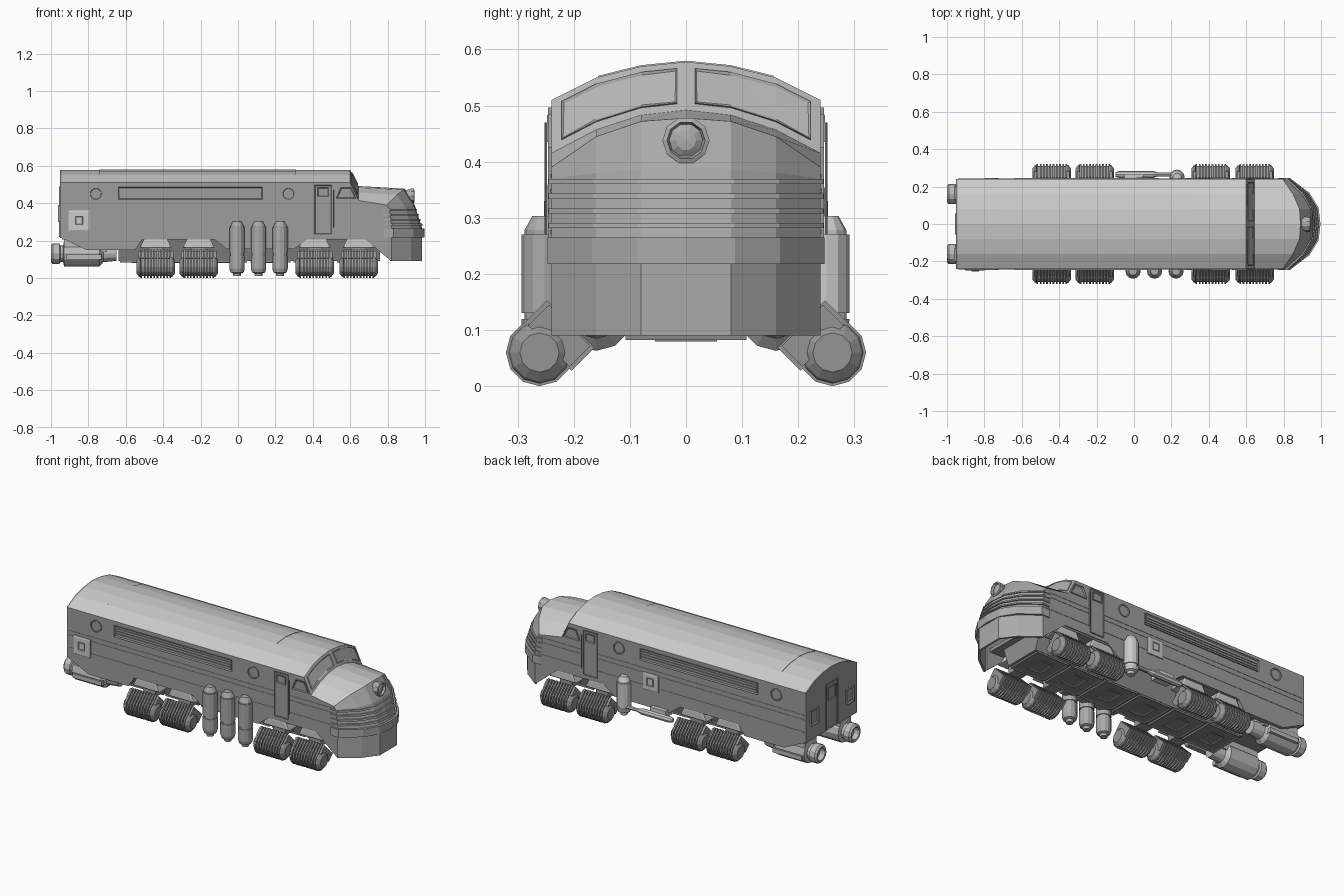
import bpy, bmesh
from math import cos, sin, pi
from mathutils import Vector

if "Cube" in bpy.data.objects:
    bpy.data.objects.remove(bpy.data.objects["Cube"])

# Grey shade for each kind of part, found by a word in its name (first match wins)
SHADES = [("hanger", .7), ("roof", .7), ("hood", .66), ("access_box", .75), ("access_latch", .4), ("hatch", .25),
          ("underframe", .28), ("floor", .3), ("pod", .3), ("mount", .3), ("thruster", .5), ("back_tank", .75),
          ("tank", .4), ("pipe", .55), ("windshield", .45), ("headlight", .42), ("nose", .4), ("", .34)]


def finish(name, bm):
    bmesh.ops.remove_doubles(bm, verts=bm.verts, dist=1e-5)
    bmesh.ops.recalc_face_normals(bm, faces=bm.faces)
    me = bpy.data.meshes.new(name)
    bm.to_mesh(me)
    bm.free()
    g = next(v for k, v in SHADES if k in name)
    mat = bpy.data.materials.get(f"grey_{g}") or bpy.data.materials.new(f"grey_{g}")
    mat.diffuse_color = (g, g, g, 1)
    mat.use_nodes = True
    mat.node_tree.nodes["Principled BSDF"].inputs["Base Color"].default_value = mat.diffuse_color
    me.materials.append(mat)
    ob = bpy.data.objects.new(name, me)
    bpy.context.collection.objects.link(ob)
    return ob


def grid(name, rows):
    """Skin through rows of points."""
    bm = bmesh.new()
    vs = [[bm.verts.new(p) for p in r] for r in rows]
    for a, b in zip(vs, vs[1:]):
        for i in range(len(a) - 1):
            bm.faces.new((a[i], a[i + 1], b[i + 1], b[i]))
    return finish(name, bm)


def panel(name, pts, out, inset=0, depth=0):
    """Polygon thickened along out, with optional inset (recessed) face."""
    bm = bmesh.new()
    out = Vector(out)
    lo = [bm.verts.new(p) for p in pts]
    hi = [bm.verts.new(Vector(p) + out) for p in pts]
    n = len(pts)
    bm.faces.new(lo)
    top = bm.faces.new(hi)
    for i in range(n):
        bm.faces.new((lo[i], lo[(i + 1) % n], hi[(i + 1) % n], hi[i]))
    bmesh.ops.recalc_face_normals(bm, faces=bm.faces)
    if inset:
        bmesh.ops.inset_individual(bm, faces=[top], thickness=inset, depth=depth)
    return finish(name, bm)


def box(name, x, y, z):
    return panel(name, [(x[0], y[0], z[0]), (x[1], y[0], z[0]), (x[1], y[1], z[0]), (x[0], y[1], z[0])],
                 (0, 0, z[1] - z[0]))


def side_panel(name, poly, s, inset=0, depth=0, y=.238, t=.008):
    return panel(name, [(x, s * y, z) for x, z in poly], (0, s * t, 0), inset, depth)


def rect(x0, x1, z0, z1):
    return [(x0, z0), (x1, z0), (x1, z1), (x0, z1)]


def lathe(name, c, axis, prof, n=12):
    """Revolve (distance, radius) pairs about an axis through c."""
    a = 'XYZ'.index(axis)
    rows = []
    for t, r in prof:
        row = []
        for k in range(n + 1):
            p = [0, 0, 0]
            p[a], p[(a + 1) % 3], p[(a + 2) % 3] = t, r * cos(2 * pi * k / n), r * sin(2 * pi * k / n)
            row.append(Vector(p) + Vector(c))
        rows.append(row)
    bm = bmesh.new()
    for p, q in zip(rows, rows[1:]):
        for k in range(n):
            pts = [p[k], p[k + 1], q[k + 1], q[k]]
            pts = [v for i, v in enumerate(pts) if (v - pts[i - 1]).length > 1e-6]
            if len(pts) > 2:
                bm.faces.new([bm.verts.new(v) for v in pts])
    return finish(name, bm)


Y = [.24, .16, .08, 0]


def row(xs, zs, ys=Y):
    half = list(zip(xs, ys, zs))
    return half + [(x, -y, z) for x, y, z in half[-2::-1]]


# Roof, windshield slope, hood and nose front
ROOF, HOOD = [.51, .55, .57, .578], [.415, .457, .483, .492]
E, F = [.81, .895, .94, .945], [.82, .925, .975, .985]
r_cab, r_hood = row([.6] * 4, ROOF), row([.645] * 4, HOOD)
r_brow = row([.795, .85, .885, .89], [.39, .445, .472, .478])
grid("roof", [row([-.945] * 4, ROOF), r_cab])
grid("windshield_slope", [r_cab, r_hood])
grid("hood", [r_hood, r_brow])
grid("nose_front", [r_brow, row(E, [.37, .38, .387, .39]), row(F, [.265] * 4)])
# Apron below the nose, and the belt and trims above it
APRON = [.82, .925, .985, .985]
ap = grid("nose_apron", [row(APRON, [.265] * 4), row(APRON, [.09] * 4)])
ap.modifiers.new("thickness", 'SOLIDIFY').thickness = .012


def nose_strip(name, z0, z1, d):
    def r(z, o):
        f = min(1, max(0, (.37 - z) / .105))
        xs = [e + (g - e) * f for e, g in zip(E, F)]
        return row([xs[0] - .04] + [x + o for x in xs], [z] * 5, [.24 + o * .6] + [y + o * .6 if y else 0 for y in Y])
    grid(name, [r(z0, -.01), r(z0, d), r(z1, d), r(z1, -.01)])


nose_strip("nose_belt", .218, .265, .012)
for i, z in enumerate((.282, .308, .334, .36)):
    nose_strip(f"nose_trim_{i}", z, z + .009, .009)

# Raised roof panel
ys, zs = [-.157, -.08, 0, .08, .157], [.551, .57, .578, .57, .551]
grid("roof_panel", [[(x, y, z + h) for y, z in zip(ys, zs)]
                    for x, h in ((-.74, -.003), (-.74, .002), (.31, .002), (.31, -.003))])

# Rear wall, floor, headlight
panel("rear_wall", [(-.945, y, z) for y, z in [(-.24, .215), (-.24, .51), (-.16, .55), (-.08, .57), (0, .578),
      (.08, .57), (.16, .55), (.24, .51), (.24, .215)]], (-.008, 0, 0), .012, 0)
box("floor", (-.94, .8), (-.235, .235), (.205, .225))
lathe("headlight", (0, 0, .438), 'X', [(.84, .03), (.9, .034), (.925, .042), (.94, .042), (.943, .034), (.93, .03),
                                       (.938, .018), (.94, 0)], 10)

WALL = [(-.945, .51), (.6, .51), (.645, .415), (.795, .39), (.81, .37), (.82, .265), (.82, .09), (.67, .215),
        (.38, .215), (.3, .155), (-.06, .155), (-.13, .21), (-.51, .21), (-.55, .15), (-.81, .15), (-.945, .215)]


def shield(y, t):
    """Point on the windshield slope."""
    i = min(int(y / .08), 2)
    f = y / .08 - i
    z = [a[3 - i] * (1 - f) + a[2 - i] * f for a in (ROOF, HOOD)]
    return (.6 + .045 * t, y, z[0] + (z[1] - z[0]) * t)


# Parts found on both sides
for s, side in ((-1, "front"), (1, "back")):
    side_panel(f"{side}_wall", WALL, s, y=.21, t=.03)
    wy = (.016, .08, .16, .222)
    pane = [shield(y, .14) for y in wy] + [shield(y, .85) for y in wy[::-1]]
    panel(f"{side}_windshield", [(x, s * y, z) for x, y, z in pane], (.004, 0, .002), .005, -.003)
    side_panel(f"{side}_cab_window", [(.525, .425), (.632, .425), (.605, .485), (.55, .485)], s, .008, -.005)
    side_panel(f"{side}_cab_door", rect(.41, .5, .235, .497), s, .005, -.003)
    side_panel(f"{side}_door_window", rect(.425, .485, .435, .483), s, .007, -.004, t=.01)
    side_panel(f"{side}_grille_frame", rect(-.64, .13, .42, .487), s, .007, -.006)
    for k in range(3):
        z = .433 + k * .015
        side_panel(f"{side}_grille_slat_{k}", rect(-.632, .122, z, z + .009), s, t=.007)
    for k, z in enumerate((.272, .345, .372)):
        side_panel(f"{side}_trim_{k}", rect(-.94, .405, z, z + .006), s, t=.004)
        side_panel(f"{side}_cab_trim_{k}", rect(.505, .8, z, z + .006), s, t=.004)
    for x in (-.76, .27):
        lathe(f"{side}_porthole", (x, s * .235, .45), 'Y',
              [(0, .036), (s * .011, .036), (s * .011, .03), (s * .008, .028), (s * .008, 0)], 16)
    lathe(f"{side}_grab_rail", (.51, s * .25, 0), 'Z', [(.27, 0), (.27, .003), (.47, .003), (.47, 0)], 6)

    # Ribbed drive pods on tilted mounts
    for cx in (-.44, -.21, .41, .645):
        prof = [(-.103, 0), (-.103, .035), (-.09, .052), (-.083, .055)]
        for k in range(10):
            x = -.081 + k * .0172
            prof += [(x, .049), (x, .06), (x + .009, .06), (x + .009, .049)]
        prof += [(.083, .055), (.09, .052), (.103, .035), (.103, 0)]
        lathe(f"{side}_pod", (cx, s * .261, .06), 'X', prof)

        def diamond(x0, w, hu, hv):
            c = [(a * hu - b * hv, a * hu + b * hv) for a, b in ((-1, -1), (1, -1), (1, 1), (-1, 1))]
            return [(x0, s * (.226 - p * .7071), .09 + q * .7071) for p, q in c], (w, 0, 0)
        panel(f"{side}_pod_mount", *diamond(cx - .095, .19, .026, .052))
        for k in range(10):
            panel(f"{side}_mount_rib", *diamond(cx - .081 + k * .0172, .009, .029, .06))
        panel(f"{side}_pod_hanger", [(cx - .085, s * .15, .16), (cx + .085, s * .15, .16),
              (cx + .06, s * .15, .212), (cx - .06, s * .15, .212)], (0, s * .08, 0), .012, .004)
        box(f"{side}_pod_arm", (cx - .04, cx + .04), sorted((s * .1, s * .2)), (.11, .17))

    # Rear thrusters
    lathe(f"{side}_thruster", (0, s * .16, .13), 'X',
          [(-.965, 0), (-.965, .035), (-.998, .035), (-1, .045), (-.99, .054), (-.955, .054), (-.95, .045),
           (-.935, .045), (-.93, .067), (-.74, .067), (-.72, .045), (-.65, .038), (-.65, 0)])
    box(f"{side}_thruster_pylon", (-.93, -.7), sorted((s * .11, s * .215)), (.14, .21))
    box(f"{side}_thruster_rib", (-.92, -.73), sorted((s * .2, s * .235)), (.1, .125))

    # Rear lamps beside the end door
    y0, y1 = s * .13, s * .2
    panel(f"{side}_rear_lamp", [(-.95, y0, .3), (-.95, y1, .3), (-.95, y1, .39), (-.95, y0, .39)],
          (-.012, 0, 0), .012, -.006)

# Rear door with window
for nm, w, z0, z1 in (("rear_door", .055, .22, .49), ("rear_door_window", .035, .39, .465)):
    panel(nm, [(-.95, -w, z0), (-.95, w, z0), (-.95, w, z1), (-.95, -w, z1)], (-.008, 0, 0), .008, -.004)

# Square access boxes, one on each side
for s, x, h in ((-1, -.85, .055), (1, .06, .05)):
    side_panel("access_box", rect(x - h, x + h, .305 - h, .305 + h), s, .01, .003)
    side_panel("access_latch", rect(x - .02, x + .02, .285, .33), s, .008, -.006, t=.015)

# Vertical tanks: three on the front side, one on the back
for nm, x, y, z0 in (("tank", -.005, -.252, .01), ("tank", .11, -.252, .01), ("tank", .225, -.252, .01),
                     ("back_tank", .23, .25, .075)):
    lathe(nm, (x, y, 0), 'Z', [(z0, 0), (z0, .02), (z0 + .015, .022), (z0 + .02, .035), (z0 + .04, .041),
          (.12, .041), (.12, .036), (.13, .036), (.13, .041), (.27, .041), (.27, .036), (.278, .036),
          (.285, .032), (.303, .022), (.303, 0)])
    box(nm + "_bracket", (x - .02, x + .02), sorted((y * .6, y)), (.16, .2))

# Side pipe on the back
lathe("side_pipe", (0, .265, .13), 'X', [(-.1, 0), (-.1, .012), (-.08, .018), (.1, .018), (.13, .01), (.22, .01), (.22, 0)], 8)
box("pipe_bracket", (-.05, .05), (.2, .265), (.13, .17))

# Tapered underframe with six hatches
panel("underframe", [(-.64, -.15, .21), (-.64, .15, .21), (-.64, .11, .092), (-.64, -.11, .092)], (1.4, 0, 0))
for k in range(6):
    a = -.63 + k * .232
    for nm, x0, x1, w, t in (("hatch", a, a + .215, .108, .011), ("hatch_cover", a + .06, a + .155, .055, .013)):
        panel(nm, [(x0, -w, .093), (x1, -w, .093), (x1, w, .093), (x0, w, .093)], (0, 0, -t), .012, -.004)
